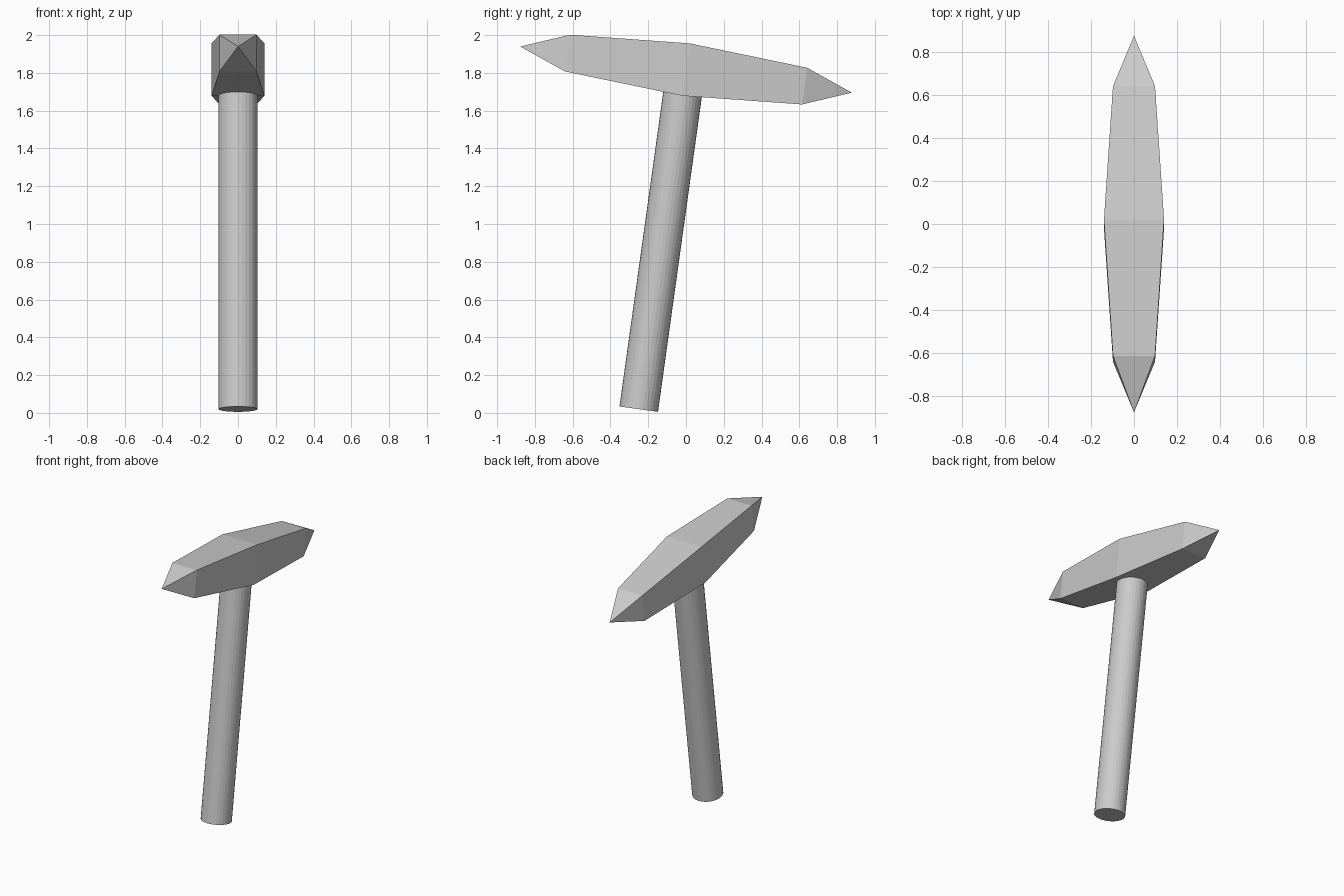
import bpy, bmesh, math
from mathutils import Matrix

if "Cube" in bpy.data.objects:
    bpy.data.objects.remove(bpy.data.objects["Cube"])

# One shared grey
grey = bpy.data.materials.new("plain grey")
grey.diffuse_color = (0.6, 0.6, 0.6, 1)
grey.use_nodes = True
grey.node_tree.nodes["Principled BSDF"].inputs["Base Color"].default_value = grey.diffuse_color

# Whole tool leans about the middle of the head
LEAN = Matrix.Translation((0, 0, 1.8175)) @ Matrix.Rotation(math.radians(-7.92), 4, 'X')


def finish(name, bm):
    bmesh.ops.recalc_face_normals(bm, faces=bm.faces)
    mesh = bpy.data.meshes.new(name)
    bm.to_mesh(mesh)
    bm.free()
    mesh.materials.append(grey)
    mesh.transform(LEAN)
    obj = bpy.data.objects.new(name, mesh)
    bpy.context.collection.objects.link(obj)
    return obj


# Head: square sections along y, closed by a point at each end
bm = bmesh.new()
rings = []
for y, r in ((-0.634, 0.098), (0, 0.14), (0.634, 0.098)):
    rings.append([bm.verts.new((sx * r, y, sz * r))
                  for sx, sz in ((-1, -1), (1, -1), (1, 1), (-1, 1))])
for a, b in zip(rings, rings[1:]):
    for i in range(4):
        j = (i + 1) % 4
        bm.faces.new((a[i], a[j], b[j], b[i]))
for ring, y in ((rings[0], -0.886), (rings[2], 0.886)):
    tip = bm.verts.new((0, y, 0))
    for i in range(4):
        bm.faces.new((ring[i], ring[(i + 1) % 4], tip))
finish("hammer_head", bm)

# Handle: straight round shaft, its top buried in the head
bm = bmesh.new()
length = 1.815
bmesh.ops.create_cone(bm, cap_ends=True, segments=32, radius1=0.103, radius2=0.103,
                      depth=length, matrix=Matrix.Translation((0, 0, -length / 2)))
finish("handle", bm)
